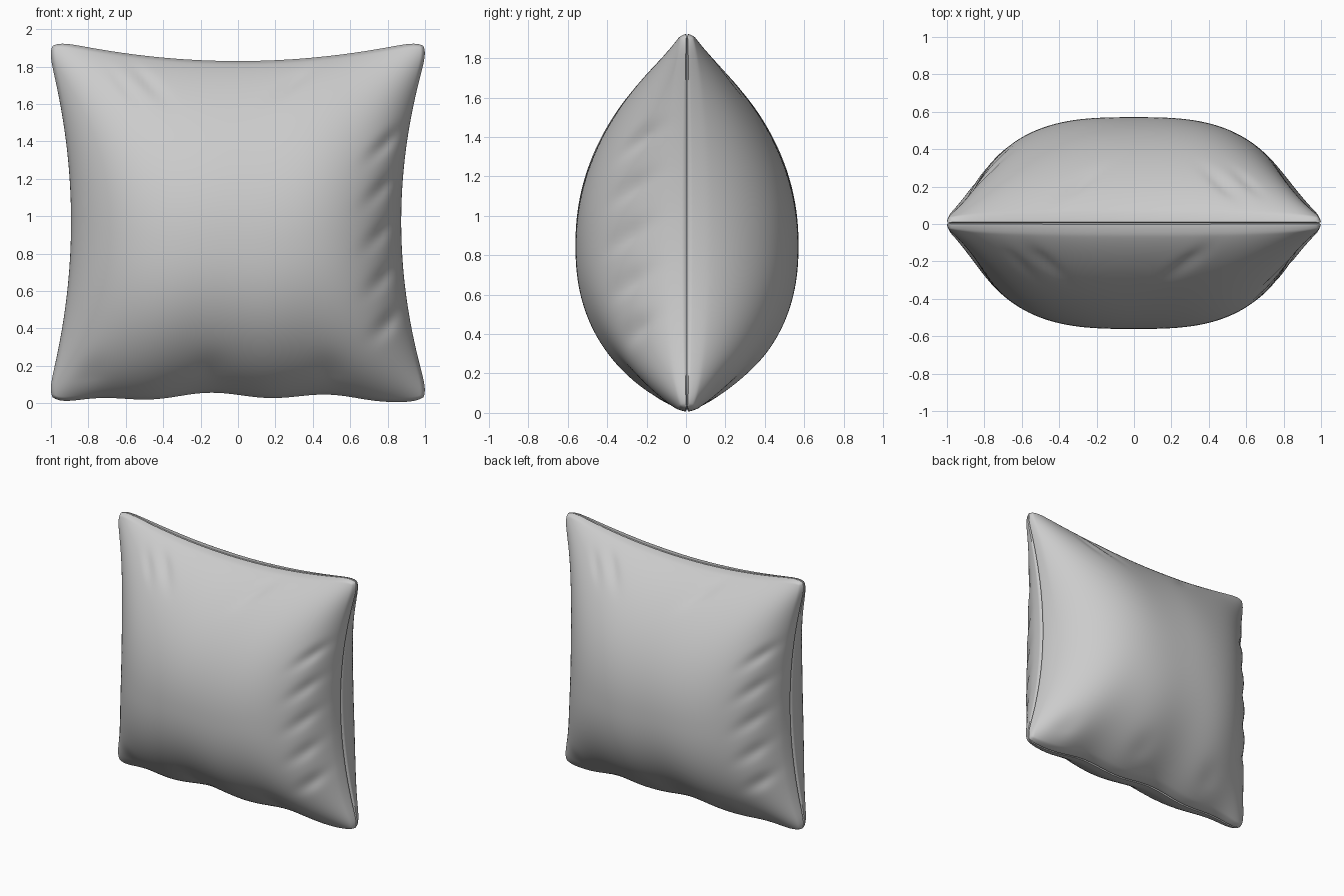
import bpy, bmesh
from math import sin, cos, pi, exp, radians

cube = bpy.data.objects.get("Cube")
if cube:
    bpy.data.objects.remove(cube, do_unlink=True)

N = 110           # grid cells per side of each panel
SEAM_Y = 0.005

# Fabric colour
fabric = bpy.data.materials.new("grey_fabric")
fabric.use_nodes = True
colour = (0.6, 0.6, 0.6, 1)
fabric.diffuse_color = colour
fabric.node_tree.nodes["Principled BSDF"].inputs["Base Color"].default_value = colour

# Creases: centre u, centre v, angle, half length, half width, depth
creases = [(0.88, -0.55 + 0.25 * i, 40, 0.12, 0.045, 0.022) for i in range(5)]
creases += [(-0.48, 0.84, -50, 0.12, 0.04, 0.016), (-0.62, 0.8, -55, 0.1, 0.035, 0.01),
            (0.3, 0.86, 40, 0.14, 0.04, 0.014)]
creases += [(u, -0.87, 90, 0.1, 0.09, 0.012) for u in (-0.8, -0.15, 0.5)]


def crease_depth(u, v):
    total = 0
    for cu, cv, angle, length, width, depth in creases:
        c, s = cos(radians(angle)), sin(radians(angle))
        along = ((u - cu) * c + (v - cv) * s) / length
        across = ((v - cv) * c - (u - cu) * s) / width
        total += depth * exp(-along ** 2 - across ** 2)
    return total


def outline(u, v):
    """Place a panel point inside the pinched outline with rounded corners."""
    if u > 0:
        half = 0.873 + 0.15 * v * v
    else:
        half = 0.893 + 0.13 * v * v
    half -= 0.032 * v ** 24
    top = 1.83 + 0.113 * u * u - 0.032 * u ** 24
    wave = 0.014 * cos(2 * pi * (u + 0.15) / 0.65) * (1 - u ** 4)
    bottom = 0.043 * (1 - u * u) + wave + 0.032 * u ** 24
    return u * half, bottom + (top - bottom) * (v + 1) / 2


def rise(t, width):
    """Round off from the seam over the given width."""
    return min(1, (1 - abs(t)) / width) ** 0.5


def puff(u, v, side):
    """Stuffing depth of one panel, with a small rolled lip beside the seam."""
    w = v + 0.1 * (1 - v * v)
    body = (1 - abs(u) ** 3) ** 0.62 * (1 - abs(w) ** 2.2) ** 0.75
    lip = 0.026 * rise(u, 0.016) * rise(v, 0.016)
    fade = rise(u, 0.12) * rise(v, 0.12)
    return 0.54 * body + lip - fade * crease_depth(-side * u, v)


# Two panels joined along the seam
bm = bmesh.new()
steps = [sin(pi / 2 * (2 * i / N - 1)) for i in range(N + 1)]
for side in (-1, 1):
    rows = []
    for j, v in enumerate(steps):
        row = []
        for i, u in enumerate(steps):
            x, z = outline(u, v)
            y = SEAM_Y
            if i in (0, N) or j in (0, N):
                # Tuck the seam slightly inwards
                x, z = x * 0.985, 0.96 + (z - 0.96) * 0.985
            else:
                y += side * puff(u, v, side)
            row.append(bm.verts.new((x, y, z)))
        rows.append(row)
    for j in range(N):
        for i in range(N):
            face = [rows[j][i], rows[j][i + 1], rows[j + 1][i + 1], rows[j + 1][i]]
            bm.faces.new(face if side < 0 else face[::-1])
bmesh.ops.remove_doubles(bm, verts=bm.verts, dist=0.0001)
bmesh.ops.recalc_face_normals(bm, faces=bm.faces)

mesh = bpy.data.meshes.new("cushion")
bm.to_mesh(mesh)
bm.free()
mesh.materials.append(fabric)
cushion = bpy.data.objects.new("cushion", mesh)
bpy.context.collection.objects.link(cushion)

bpy.ops.object.select_all(action="DESELECT")
cushion.select_set(True)
bpy.context.view_layer.objects.active = cushion
bpy.ops.object.shade_smooth_by_angle(angle=radians(60))
